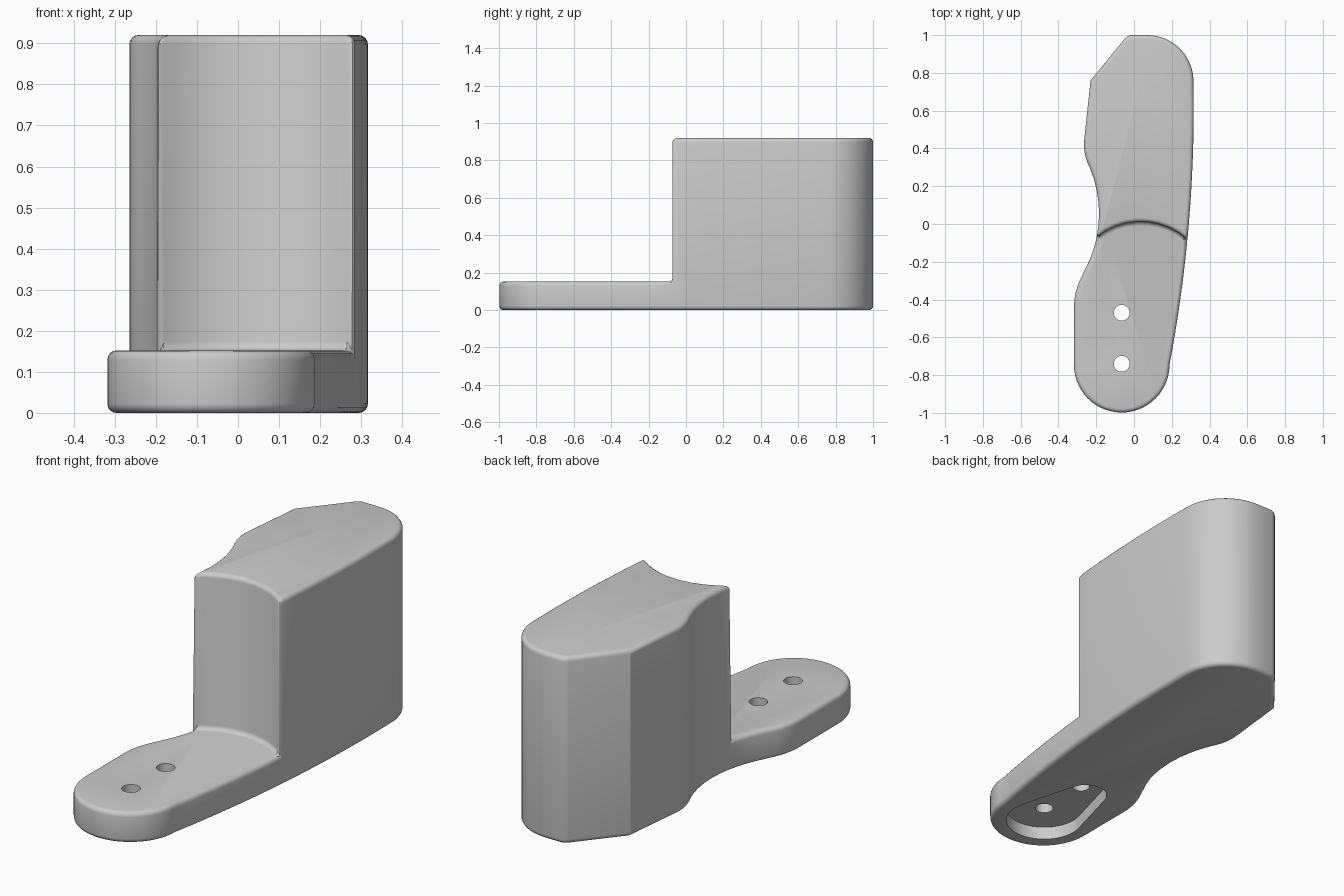
import bpy, bmesh
from math import cos, sin, tau, pi, atan2, hypot, asin
from mathutils import Vector

if "Cube" in bpy.data.objects:
    bpy.data.objects.remove(bpy.data.objects["Cube"])

PLATE_TOP, BLOCK_TOP = 0.152, 0.92


def arc(p, q, r, n):
    """Points of the circular arc from p through q to r."""
    (ax, ay), (bx, by), (cx, cy) = p, q, r
    d = 2 * (ax * (by - cy) + bx * (cy - ay) + cx * (ay - by))
    a2, b2, c2 = ax * ax + ay * ay, bx * bx + by * by, cx * cx + cy * cy
    ux = (a2 * (by - cy) + b2 * (cy - ay) + c2 * (ay - by)) / d
    uy = (a2 * (cx - bx) + b2 * (ax - cx) + c2 * (bx - ax)) / d
    start = atan2(ay - uy, ax - ux)
    mid = (atan2(by - uy, bx - ux) - start) % tau
    sweep = (atan2(cy - uy, cx - ux) - start) % tau
    if mid > sweep:
        sweep -= tau
    rad = hypot(ax - ux, ay - uy)
    return [(ux + rad * cos(start + sweep * i / n),
             uy + rad * sin(start + sweep * i / n)) for i in range(n + 1)]


def circle_arc(x, y, r, a0, a1, n):
    return [(x + r * cos(a0 + (a1 - a0) * i / n),
             y + r * sin(a0 + (a1 - a0) * i / n)) for i in range(n + 1)]


def at(points, z):
    return [(x, y, z) for x, y in points]


def make_object(name, faces):
    bm = bmesh.new()
    for f in faces:
        bm.faces.new([bm.verts.new(co) for co in f])
    bmesh.ops.remove_doubles(bm, verts=bm.verts[:], dist=0.0005)
    bmesh.ops.recalc_face_normals(bm, faces=bm.faces[:])
    mesh = bpy.data.meshes.new(name)
    bm.to_mesh(mesh)
    bm.free()
    obj = bpy.data.objects.new(name, mesh)
    bpy.context.collection.objects.link(obj)
    return obj


def prism(name, pts, z0, z1):
    sides = [at([a, b], z0) + at([b, a], z1) for a, b in zip(pts, pts[1:] + pts[:1])]
    return make_object(name, [at(pts, z0), at(pts, z1)] + sides)


# Outline, clockwise: right flank, rounded toe, waisted left flank, back
right = arc((0.315, 0.755), (0.29, 0.0), (0.188, -0.745), 18)
toe = circle_arc(-0.065, -0.745, 0.253, 0, -pi, 28)
hip = arc((-0.318, -0.43), (-0.307, -0.355), (-0.285, -0.295), 4)
waist = arc((-0.235, -0.19), (-0.185, 0.06), (-0.235, 0.3), 8)
shoulder = arc((-0.235, 0.3), (-0.26, 0.37), (-0.262, 0.46), 6)
heel = [(-0.23, 0.76), (-0.05, 0.98), (-0.035, 0.994), (-0.015, 1.0)]
crown = circle_arc(0.07, 0.755, 0.245, pi / 2, 0, 14)

front_line = right[10:] + toe[1:] + hip + waist[:3]
back_line = waist[2:] + shoulder[1:] + heel + crown[:-1] + right[:11]
left_joint, right_joint = waist[2], right[10]
step = arc(left_joint, (0.06, 0.012), right_joint, 9)

# Body: low plate and tall block sharing a hollowed step wall
faces = [at(front_line + back_line[1:-1], 0),
         at(front_line + step[1:-1], PLATE_TOP),
         at(back_line + step[-2:0:-1], BLOCK_TOP)]
for a, b in zip(front_line, front_line[1:]):
    faces.append(at([a, b], 0) + at([b, a], PLATE_TOP))
for a, b in zip(step, step[1:]):
    faces.append(at([a, b], PLATE_TOP) + at([b, a], BLOCK_TOP))
for a, b in zip(back_line, back_line[1:]):
    face = at([a, b], 0)
    if b == right_joint:
        face += at([b], PLATE_TOP)
    face += at([b, a], BLOCK_TOP)
    if a == left_joint:
        face += at([a], PLATE_TOP)
    faces.append(face)
body = make_object("bracket_body", faces)

bevel = body.modifiers.new("rounded_edges", "BEVEL")
bevel.width = 0.022
bevel.segments = 4
bevel.limit_method = "ANGLE"
bevel.angle_limit = 0.75
bevel.use_clamp_overlap = False

# Cutters: teardrop pocket underneath and two screw holes
tilt = asin((0.18 - 0.10) / 0.305)
pocket = (circle_arc(-0.065, -0.74, 0.18, pi - tilt, tau + tilt, 28)
          + circle_arc(-0.065, -0.435, 0.10, tilt, pi - tilt, 16))
cutters = [prism("pocket_cutter", pocket, -0.1, 0.065)]
for y in (-0.74, -0.47):
    ring = circle_arc(-0.065, y, 0.042, 0, tau, 24)[:-1]
    cutters.append(prism("hole_cutter", ring, -0.2, 0.3))
for c in cutters:
    c.hide_render = True
    cut = body.modifiers.new("cut", "BOOLEAN")
    cut.operation = "DIFFERENCE"
    cut.solver = "EXACT"
    cut.object = c

# Bake the modifiers and drop the cutters
bpy.context.view_layer.update()
graph = bpy.context.evaluated_depsgraph_get()
baked = bpy.data.meshes.new_from_object(body.evaluated_get(graph))
body.modifiers.clear()
body.data = baked
for c in cutters:
    bpy.data.objects.remove(c)

# Material
grey = bpy.data.materials.new("plain grey")
grey.use_nodes = True
color = (0.6, 0.6, 0.6, 1)
grey.diffuse_color = color
grey.node_tree.nodes["Principled BSDF"].inputs["Base Color"].default_value = color
body.data.materials.clear()
body.data.materials.append(grey)

bpy.ops.object.select_all(action="DESELECT")
body.select_set(True)
bpy.context.view_layer.objects.active = body
bpy.ops.object.shade_smooth_by_angle(angle=0.5)
